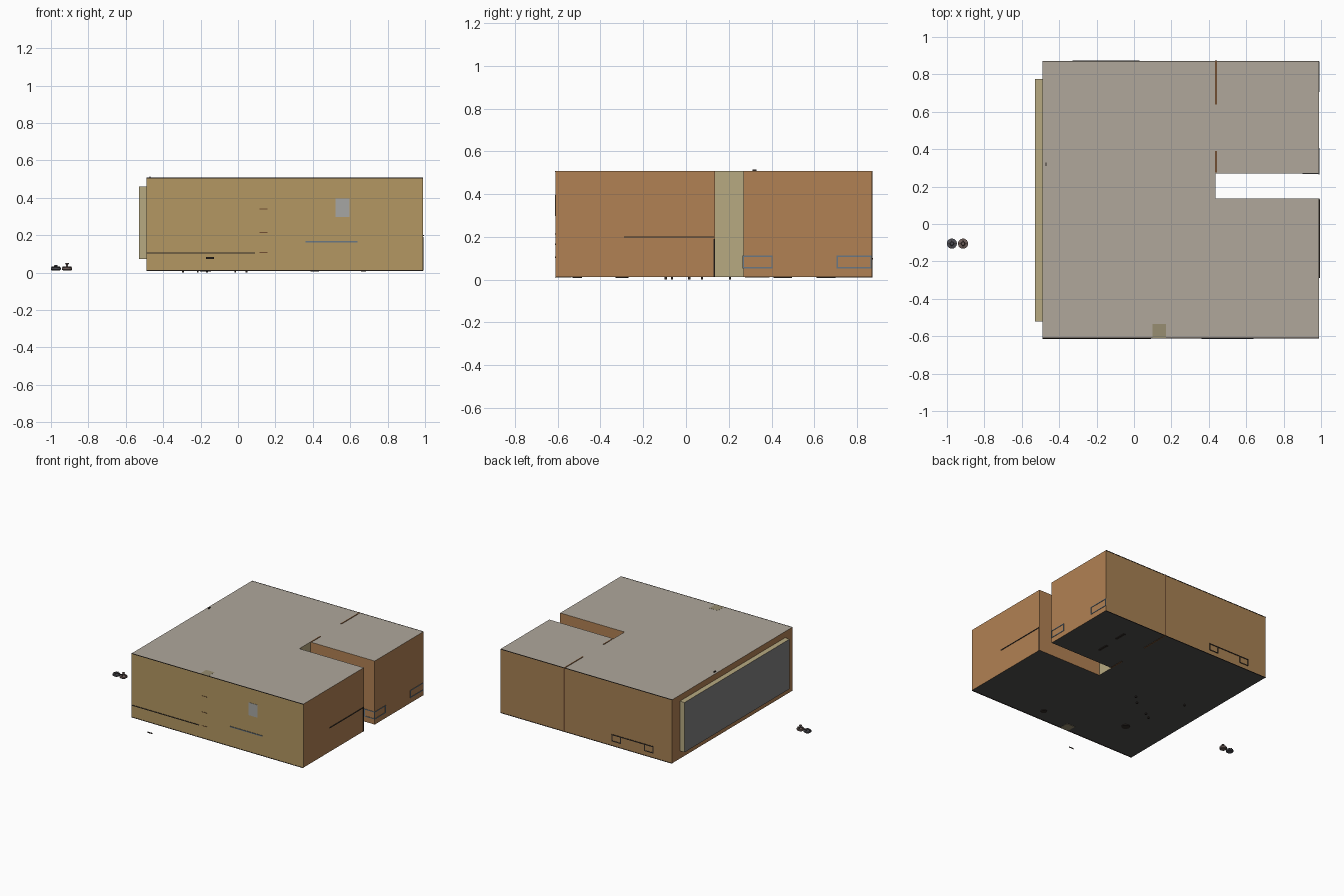
import bpy, bmesh, math

if "Cube" in bpy.data.objects:
    bpy.data.objects.remove(bpy.data.objects["Cube"])

MATS = {}


def paint(ob, rgb):
    """One shared material per sRGB colour."""
    if rgb is None:
        return ob
    if rgb not in MATS:
        m = bpy.data.materials.new("paint_%02d" % len(MATS))
        m.diffuse_color = [(c / 255) ** 2.2 for c in rgb] + [1]
        m.use_nodes = True
        m.node_tree.nodes["Principled BSDF"].inputs["Base Color"].default_value = m.diffuse_color
        MATS[rgb] = m
    ob.data.materials.append(MATS[rgb])
    return ob


def make(name, verts, faces, rgb):
    me = bpy.data.meshes.new(name)
    me.from_pydata(verts, [], faces)
    ob = bpy.data.objects.new(name, me)
    bpy.context.collection.objects.link(ob)
    return paint(ob, rgb)


def box(name, x, y, z, rgb):
    v = [(a, b, c) for a in x for b in y for c in z]
    f = [(0, 1, 3, 2), (4, 6, 7, 5), (0, 4, 5, 1), (2, 3, 7, 6), (0, 2, 6, 4), (1, 5, 7, 3)]
    return make(name, v, f, rgb)


def lathe(name, profile, cx, cy, rgb, n=24):
    """Turned part from (radius, height) points."""
    verts = [(cx + r * math.cos(2 * math.pi * i / n), cy + r * math.sin(2 * math.pi * i / n), z)
             for r, z in profile for i in range(n)]
    faces = [(k * n + i, k * n + (i + 1) % n, (k + 1) * n + (i + 1) % n, (k + 1) * n + i)
             for k in range(len(profile) - 1) for i in range(n)]
    faces += [tuple(reversed(range(n))), tuple(range(len(verts) - n, len(verts)))]
    return make(name, verts, faces, rgb)


WALL, FRONT, BACK = (176, 128, 84), (178, 150, 98), (166, 128, 84)
CEIL, FLOOR, CREAM = (174, 166, 154), (82, 80, 78), (182, 168, 128)
DARK, BLUE, TRIM = (52, 46, 42), (105, 118, 130), (112, 80, 54)

# Room shell: plan with a slot cut into the right side
X0, X1, Y0, Y1, Z0, Z1 = -0.49, 0.99, -0.61, 0.87, 0.012, 0.507
SX, SY0, SY1 = 0.435, 0.135, 0.27
plan = [(X0, Y0), (X1, Y0), (X1, SY0), (SX, SY0), (SX, SY1), (X1, SY1), (X1, Y1), (X0, Y1)]
make("ceiling", [(x, y, Z1) for x, y in plan], [tuple(range(8))], CEIL)
make("floor", [(x, y, Z0) for x, y in plan], [tuple(reversed(range(8)))], FLOOR)
names = ["front_wall", "right_wall_front", "slot_wall_front", "slot_end_wall",
         "slot_wall_back", "right_wall_back", "back_wall"]
colours = [FRONT, WALL, WALL, CREAM, WALL, WALL, BACK]
for i, (n, c) in enumerate(zip(names, colours)):
    (ax, ay), (bx, by) = plan[i], plan[i + 1]
    make(n, [(ax, ay, Z0), (bx, by, Z0), (bx, by, Z1), (ax, ay, Z1)], [(0, 1, 2, 3)], c)

# Left wall with window opening, reveal and pane
WX, WY0, WY1, WZ0, WZ1 = -0.53, -0.52, 0.775, 0.072, 0.46


def ring(x, y0, y1, z0, z1):
    return [(x, y0, z0), (x, y1, z0), (x, y1, z1), (x, y0, z1)]


band = [(i, 4 + i, 4 + (i + 1) % 4, (i + 1) % 4) for i in range(4)]
outer = ring(X0, Y0, Y1, Z0, Z1)
hole = ring(X0, WY0, WY1, WZ0, WZ1)
pane = ring(WX, WY0, WY1, WZ0, WZ1)
make("left_wall", outer + hole, band, WALL)
make("window_reveal", hole + pane, band, CREAM)
make("window_pane", pane, [(3, 2, 1, 0)], (128, 128, 128))

# Inner partition with a doorway, its edges just breaking the shell
for i, (a, b) in enumerate([(0.275, 0.39), (0.64, 0.873)]):
    box("partition_%d" % i, (0.434, 0.444), (a, b), (0.009, 0.509), TRIM)
box("door_lintel", (0.434, 0.444), (0.39, 0.64), (0.42, 0.503), TRIM)

# Corner column running floor to ceiling
box("column", (0.1, 0.172), (-0.609, -0.535), (0.009, 0.508), (150, 140, 112))

# Dark edging along ceiling and floor lines of the front and back
for nm, y in (("front", Y0), ("back", Y1)):
    for lvl, z in (("top", Z1), ("bottom", Z0)):
        box("%s_%s_edge" % (nm, lvl), (X0, X1), (y - 0.002, y + 0.002), (z - 0.003, z + 0.001), DARK)

# Front wall fittings
F = (-0.614, -0.606)
box("worktop_edge", (-0.488, 0.092), F, (0.102, 0.107), DARK)
box("shelf_edge", (0.36, 0.64), F, (0.161, 0.168), BLUE)
box("picture_back", (0.52, 0.595), (-0.612, -0.606), (0.297, 0.396), (165, 165, 162))
for i, z in enumerate((0.105, 0.212, 0.338)):
    box("column_bracket_%d" % i, (0.115, 0.158), (-0.612, -0.606), (z, z + 0.004), TRIM)


# Thin rectangular frames showing through the walls
def frame(name, wall, at, a0, a1, z0, z1, rgb):
    t, d = 0.006, (at - 0.003, at + 0.003)
    for i, (p, q) in enumerate([((a0, a1), (z0, z0 + t)), ((a0, a1), (z1 - t, z1)),
                                ((a0, a0 + t), (z0, z1)), ((a1 - t, a1), (z0, z1))]):
        box("%s_%d" % (name, i), *((d, p, q) if wall == "x" else (p, d, q)), rgb)


frame("bed_end_a", "x", X1, 0.265, 0.405, 0.052, 0.112, BLUE)
frame("bed_end_b", "x", X1, 0.705, 0.868, 0.052, 0.112, BLUE)
frame("bed_side", "y", SY1, 0.9, 0.99, 0.052, 0.112, BLUE)
frame("cabinet_foot_a", "y", Y1, -0.33, -0.25, 0.045, 0.1, DARK)
frame("cabinet_foot_b", "y", Y1, -0.05, 0.03, 0.045, 0.1, DARK)
box("cabinet_rail", (-0.33, 0.03), (0.868, 0.874), (0.094, 0.1), DARK)
box("side_shelf_edge", (0.987, 0.994), (-0.29, 0.13), (0.196, 0.202), DARK)
box("door_jamb", (0.985, 0.993), (0.128, 0.135), (0.012, 0.19), DARK)

# Furniture bases poking below the floor
lathe("stool_base", [(0.03, 0.007), (0.03, 0.02)], -0.174, -0.30, DARK)
lathe("lamp_base", [(0.022, 0.007), (0.022, 0.02)], 0.41, -0.508, DARK)
for i, (x, a, b) in enumerate([(0.676, 0.61, 0.7), (0.666, 0.41, 0.495)]):
    box("bed_runner_%d" % i, (x - 0.008, x + 0.008), (a, b), (0.007, 0.02), DARK)
for i, (x, y) in enumerate([(0.04, 0.07), (-0.02, 0.01), (-0.17, -0.07), (-0.22, -0.1), (-0.3, 0.2)]):
    box("chair_leg_%d" % i, (x, x + 0.01), (y, y + 0.01), (0.0, 0.03), DARK)
box("curtain_hook", (-0.474, -0.468), (0.31, 0.33), (0.5, 0.515), DARK)

# Loose strip standing in front of the room
make("loose_strip", [(-0.17, -0.87, 0.073), (-0.128, -0.87, 0.073), (-0.128, -0.87, 0.083),
                     (-0.17, -0.87, 0.083)], [(0, 1, 2, 3)], DARK)

# Two small pots beside the room
for i, (x, h) in enumerate([(-0.974, 0.04), (-0.914, 0.052)]):
    lathe("pot_%d" % i, [(0.022, 0.012), (0.027, 0.016), (0.027, 0.027), (0.012, 0.031),
                         (0.006, 0.033), (0.006, h - 0.008), (0.011, h - 0.005), (0.008, h)],
          x, -0.105, (78, 78, 84) if i == 0 else (112, 96, 92))
    for k in range(2):
        s = (0.023, 0.002) if k else (0.002, 0.023)
        box("pot_lid_bar_%d_%d" % (i, k), (x - s[0], x + s[0]), (-0.105 - s[1], -0.105 + s[1]),
            (0.026, 0.033), DARK)
